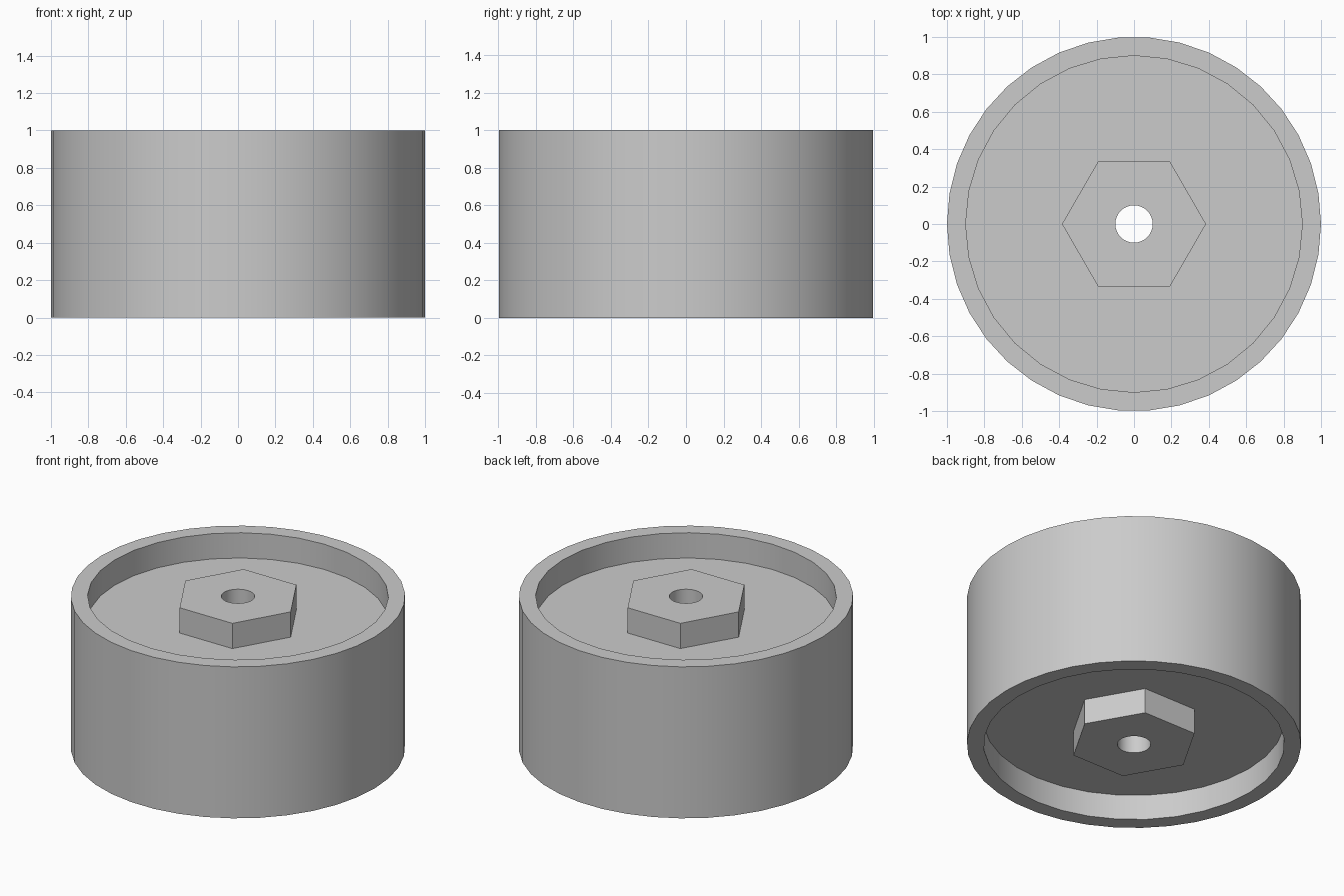
import bpy
import math

if "Cube" in bpy.data.objects:
    bpy.data.objects.remove(bpy.data.objects["Cube"])

RECESS = 1 / 6      # recess depth on both faces
HEX_R = 1 / (3 * math.cos(math.pi / 6))


def prism(name, sides, radius, z0, z1):
    """Upright prism between z0 and z1 with a corner on the x axis."""
    bpy.ops.mesh.primitive_cylinder_add(
        vertices=sides, radius=radius, depth=z1 - z0,
        location=(0, 0, (z0 + z1) / 2), rotation=(0, 0, math.pi / 2))
    obj = bpy.context.object
    obj.name = name
    bpy.ops.object.transform_apply(location=True, rotation=True, scale=True)
    return obj


def combine(target, tool, operation):
    """Apply a boolean to the target and discard the tool."""
    tool.hide_render = True
    mod = target.modifiers.new("boolean", 'BOOLEAN')
    mod.operation = operation
    mod.solver = 'EXACT'
    mod.object = tool
    bpy.context.view_layer.objects.active = target
    bpy.ops.object.modifier_apply(modifier=mod.name)
    bpy.data.objects.remove(tool, do_unlink=True)


# Round body
wheel = prism("wheel_with_hex_hub", 38, 1.0, 0, 1)

# Shallow recess in the bottom and the top
for z0, z1 in ((-0.2, RECESS), (1 - RECESS, 1.2)):
    combine(wheel, prism("recess_cutter", 32, 0.9, z0, z1), 'DIFFERENCE')

# Hexagonal hub, flush with the rim on both sides
combine(wheel, prism("hex_hub", 6, HEX_R, 0, 1), 'UNION')

# Axle bore right through
combine(wheel, prism("bore_cutter", 32, 0.1, -0.2, 1.2), 'DIFFERENCE')

# Smooth round walls, sharp edges
bpy.ops.object.select_all(action='DESELECT')
wheel.select_set(True)
bpy.context.view_layer.objects.active = wheel
bpy.ops.object.shade_smooth_by_angle(angle=math.radians(30))
